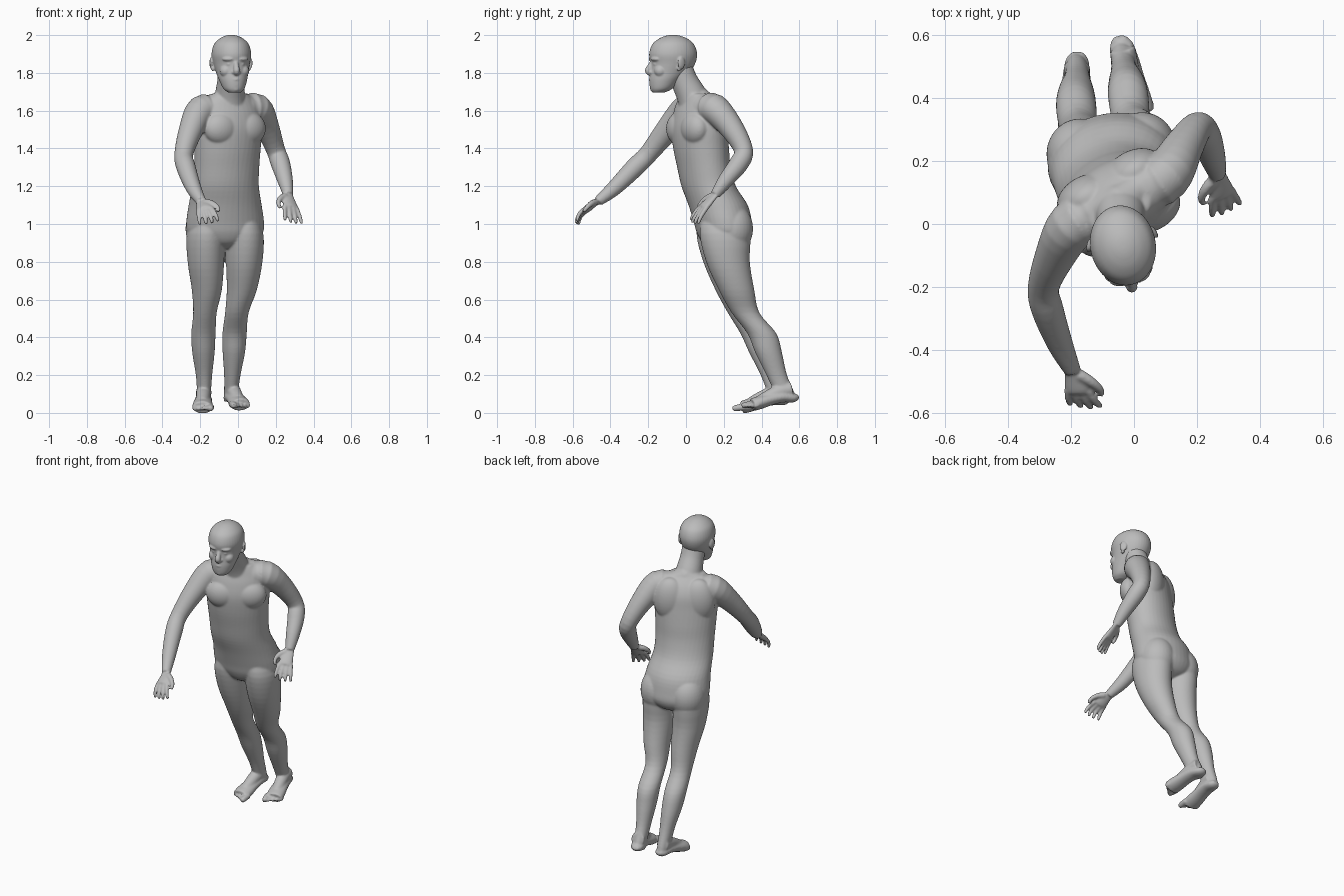
import bpy, bmesh, math
from mathutils import Vector, Matrix

if "Cube" in bpy.data.objects:
    bpy.data.objects.remove(bpy.data.objects["Cube"], do_unlink=True)

skin = bpy.data.materials.new("plain grey")
skin.use_nodes = True
GREY = (0.5, 0.5, 0.5, 1)
skin.diffuse_color = GREY
skin.node_tree.nodes["Principled BSDF"].inputs["Base Color"].default_value = GREY


def refine(rows, steps=4):
    """Smoothly interpolate a list of equal-length stations."""
    out = []
    for i in range(len(rows) - 1):
        a, b, c, d = (rows[max(0, min(len(rows) - 1, i + k))] for k in (-1, 0, 1, 2))
        for s in range(steps):
            t = s / steps
            out.append([q + t / 2 * (r - p + t * (2 * p - 5 * q + 4 * r - e + t * (3 * (q - r) + e - p)))
                        for p, q, r, e in zip(a, b, c, d)])
    return out + [list(rows[-1])]


def skin_rings(bm, rings):
    """Join rings of points into a closed solid."""
    loops = [[bm.verts.new(p) for p in ring] for ring in rings]
    n = len(loops[0])
    faces = [bm.faces.new(loops[0][::-1]), bm.faces.new(loops[-1])]
    for a, b in zip(loops, loops[1:]):
        for i in range(n):
            j = (i + 1) % n
            faces.append(bm.faces.new((a[i], a[j], b[j], b[i])))
    bmesh.ops.recalc_face_normals(bm, faces=faces)


def ellipse(c, u, v, n=40):
    return [c + u * math.cos(math.tau * i / n) + v * math.sin(math.tau * i / n) for i in range(n)]


def stack(bm, rows):
    """Level rings: x, y, z, half width, half depth, turn in degrees."""
    rings = []
    for x, y, z, w, d, turn in refine(rows):
        m = Matrix.Rotation(math.radians(turn), 3, "Z")
        rings.append(ellipse(Vector((x, y, z)), m @ Vector((w, 0, 0)), m @ Vector((0, d, 0))))
    skin_rings(bm, rings)


def tube(bm, rows, across=(1, 0, 0), flat=1.0):
    """Rings square to a path: x, y, z, radius; flat scales the thickness."""
    rows = refine(rows)
    pts = [Vector(r[:3]) for r in rows]
    rings = []
    for i, p in enumerate(pts):
        t = (pts[min(i + 1, len(pts) - 1)] - pts[max(i - 1, 0)]).normalized()
        v = t.cross(Vector(across)).normalized()
        rings.append(ellipse(p, v.cross(t) * rows[i][3], v * rows[i][3] * flat))
    skin_rings(bm, rings)


def blob(bm, c, size, turn=0):
    m = Matrix.Translation(c) @ Matrix.Rotation(math.radians(turn), 4, "Z") @ Matrix.Diagonal((*size, 1))
    bmesh.ops.create_uvsphere(bm, u_segments=32, v_segments=20, radius=1, matrix=m)


def finish(bm, name, voxel, smooth):
    """Fuse the overlapping solids into one soft surface."""
    me = bpy.data.meshes.new(name)
    bm.to_mesh(me)
    bm.free()
    ob = bpy.data.objects.new(name, me)
    bpy.context.collection.objects.link(ob)
    me.materials.append(skin)
    fuse = ob.modifiers.new("fuse", "REMESH")
    fuse.mode, fuse.voxel_size, fuse.use_smooth_shade = "VOXEL", voxel, True
    soft = ob.modifiers.new("soften", "SMOOTH")
    soft.factor, soft.iterations = 0.5, smooth
    return ob


# Trunk, twisted from hips to shoulders
body = bmesh.new()
stack(body, [
    (-.07, .2, .87, .04, .06, 8), (-.07, .205, .9, .13, .115, 8), (-.068, .205, .95, .198, .145, 9),
    (-.068, .195, 1.01, .207, .152, 10),
    (-.068, .17, 1.1, .195, .155, 12), (-.066, .12, 1.2, .18, .14, 18),
    (-.06, .095, 1.3, .178, .135, 22), (-.055, .08, 1.4, .183, .138, 26),
    (-.05, .07, 1.5, .19, .135, 28), (-.05, .07, 1.58, .185, .122, 28),
    (-.05, .065, 1.64, .165, .098, 28), (-.045, .05, 1.69, .1, .07, 28)])
tube(body, [(-.045, .06, 1.6, .09), (-.043, .03, 1.68, .08), (-.038, -.01, 1.76, .071), (-.035, -.04, 1.84, .07)])
TWIST = 28
turn = Matrix.Rotation(math.radians(TWIST), 3, "Z")
for s in (-1, 1):
    # chest, shoulder blades and buttocks
    blob(body, Vector((-.05, .07, 1.505)) + turn @ Vector((s * .08, -.07, 0)), (.1, .068, .09), TWIST)
    blob(body, Vector((-.05, .075, 1.54)) + turn @ Vector((s * .085, .055, 0)), (.1, .07, .14), TWIST)
    blob(body, (-.072 + s * .098, .232 + s * .01, .975), (.108, .113, .135))

# Legs: one set of girths, a path for each side
GIRTH = [(1.06, .07, .09), (.95, .1, .133), (.8, .096, .116), (.65, .079, .094), (.53, .062, .074),
         (.42, .064, .077), (.32, .059, .071), (.2, .043, .055), (.1, .036, .052), (.06, .035, .046)]
RIGHT_LEG = [(-.15, .17), (-.17, .188), (-.17, .207), (-.165, .25), (-.175, .295), (-.183, .365),
             (-.183, .405), (-.18, .45), (-.18, .485), (-.18, .495)]
LEFT_LEG = [(.015, .18), (.033, .205), (.033, .222), (.02, .268), (-.006, .315), (-.018, .402),
            (-.022, .437), (-.03, .48), (-.037, .525), (-.04, .537)]
for path in (RIGHT_LEG, LEFT_LEG):
    stack(body, [(x, y, z, w, d, 8) for (x, y), (z, w, d) in zip(path, GIRTH)])


def foot(heel, yaw, side):
    m = Matrix.Translation(heel) @ Matrix.Rotation(math.radians(yaw), 4, "Z")
    rows = [(0, .008, .055, .02), (0, -.015, .045, .037), (0, -.07, .05, .045),
            (0, -.13, .04, .048), (0, -.2, .02, .054), (0, -.24, .008, .052)]
    tube(body, [(*(m @ Vector(r[:3])), r[3]) for r in rows], flat=.65)
    tube(body, [(*(m @ Vector(p)), r) for *p, r in
                [(0, -.03, .09, .042), (0, -.1, .075, .038), (0, -.19, .032, .032)]])
    for i in range(5):  # big toe on the inner side
        x = side * (i - 2) * .022
        r = .0175 if i == 0 else .0115
        reach = -.287 + .011 * i
        tube(body, [(*(m @ Vector((x, y, z))), q) for y, z, q in
                    [(-.22, .012, r), (reach + .02, .006, r), (reach, 0, r * .7)]])


foot((-.18, .535, .02), -2, -1)
foot((-.045, .585, .035), 14, 1)


def hand(wrist, knuckle, across, curl):
    w, k, a, c = map(Vector, (wrist, knuckle, across, curl))
    a.normalize()
    d = (k - w).normalized()
    tube(body, [(*(w - d * .02), .026), (*(w + d * .02), .032), (*(k - d * .02), .042), (*k, .039)],
         across=a, flat=.45)
    for i in range(4):  # fingers fan out and curl towards the palm
        f = a * (i - 1.5)
        n = 1 - .1 * abs(i - 1.7)
        b = k + f * .022 - d * .01
        tube(body, [(*b, .013), (*(b + d * .045 * n + f * .006 + c * .006), .0115),
                    (*(b + d * .068 * n + f * .009 + c * .024), .0108),
                    (*(b + d * .076 * n + f * .01 + c * .045), .0085)], across=a)
    b = w + d * .015 + a * .02
    tube(body, [(*b, .018), (*(b + a * .03 + d * .025), .016), (*(b + a * .05 + d * .055 + c * .01), .0125),
                (*(b + a * .046 + d * .08 + c * .02), .009)], across=c)


# Arms grow out of the chest: right reaches forward, left is bent back at the elbow
RIGHT_ARM = [(-.11, .04, 1.6), (-.195, -.005, 1.6), (-.25, -.1, 1.495), (-.287, -.2, 1.37),
             (-.275, -.27, 1.3), (-.235, -.38, 1.19), (-.195, -.465, 1.12)]
LEFT_ARM = [(.01, .1, 1.6), (.1, .15, 1.61), (.155, .24, 1.51), (.2, .305, 1.39),
            (.225, .28, 1.32), (.25, .21, 1.23), (.265, .155, 1.155)]
for path in (RIGHT_ARM, LEFT_ARM):
    tube(body, [(*p, r) for p, r in zip(path, (.085, .08, .064, .05, .051, .041, .027))], across=(1, .3, 0))
    # slope from the neck to the shoulder
    tube(body, [(-.045, .065, 1.665, .065), (*(Vector(path[0]) + Vector((0, .01, .04))), .055),
                (*(Vector(path[1]) + Vector((0, .01, .012))), .06)], across=(0, 1, 0))
hand(RIGHT_ARM[-1], (-.175, -.533, 1.075), (.95, -.05, .2), (.2, .1, -.9))
hand(LEFT_ARM[-1], (.28, .09, 1.085), (-.85, -.35, .2), (.1, -.2, -.8))
finish(body, "body", .0056, 9)

# Head, shaped around its own upright axis and then turned
head = bmesh.new()
stack(head, [(0, -.08, 1.695, .03, .03, 0), (0, -.065, 1.715, .055, .058, 0), (0, -.045, 1.76, .073, .083, 0),
             (0, -.02, 1.8, .084, .104, 0), (0, -.002, 1.848, .096, .119, 0), (0, 0, 1.9, .104, .128, 0),
             (0, 0, 1.95, .092, .112, 0), (0, 0, 1.98, .064, .078, 0), (0, 0, 1.996, .033, .04, 0),
             (0, 0, 2.001, .01, .012, 0)])
tube(head, [(0, -.108, 1.865, .013), (0, -.123, 1.838, .014), (0, -.135, 1.812, .018), (0, -.122, 1.798, .016)])
blob(head, (0, -.112, 1.765), (.027, .019, .009))   # upper lip
blob(head, (0, -.108, 1.75), (.024, .019, .009))    # lower lip
blob(head, (0, -.098, 1.717), (.028, .026, .022))   # chin
for s in (-1, 1):
    blob(head, (s * .035, -.1, 1.873), (.036, .025, .014), s * 18)     # brow
    blob(head, (s * .045, -.078, 1.81), (.034, .034, .034))            # cheek
    blob(head, (s * .015, -.118, 1.803), (.011, .014, .01))            # nostril
    blob(head, (s * .034, -.102, 1.846), (.015, .013, .009))           # eye
    blob(head, (s * .104, .022, 1.852), (.009, .023, .032), s * 22)    # ear
    blob(head, (s * .098, .012, 1.822), (.008, .011, .014))            # ear lobe
skull = finish(head, "head", .0042, 5)
skull.location = (-.035, -.068, 0)
skull.rotation_euler.z = math.radians(12)
